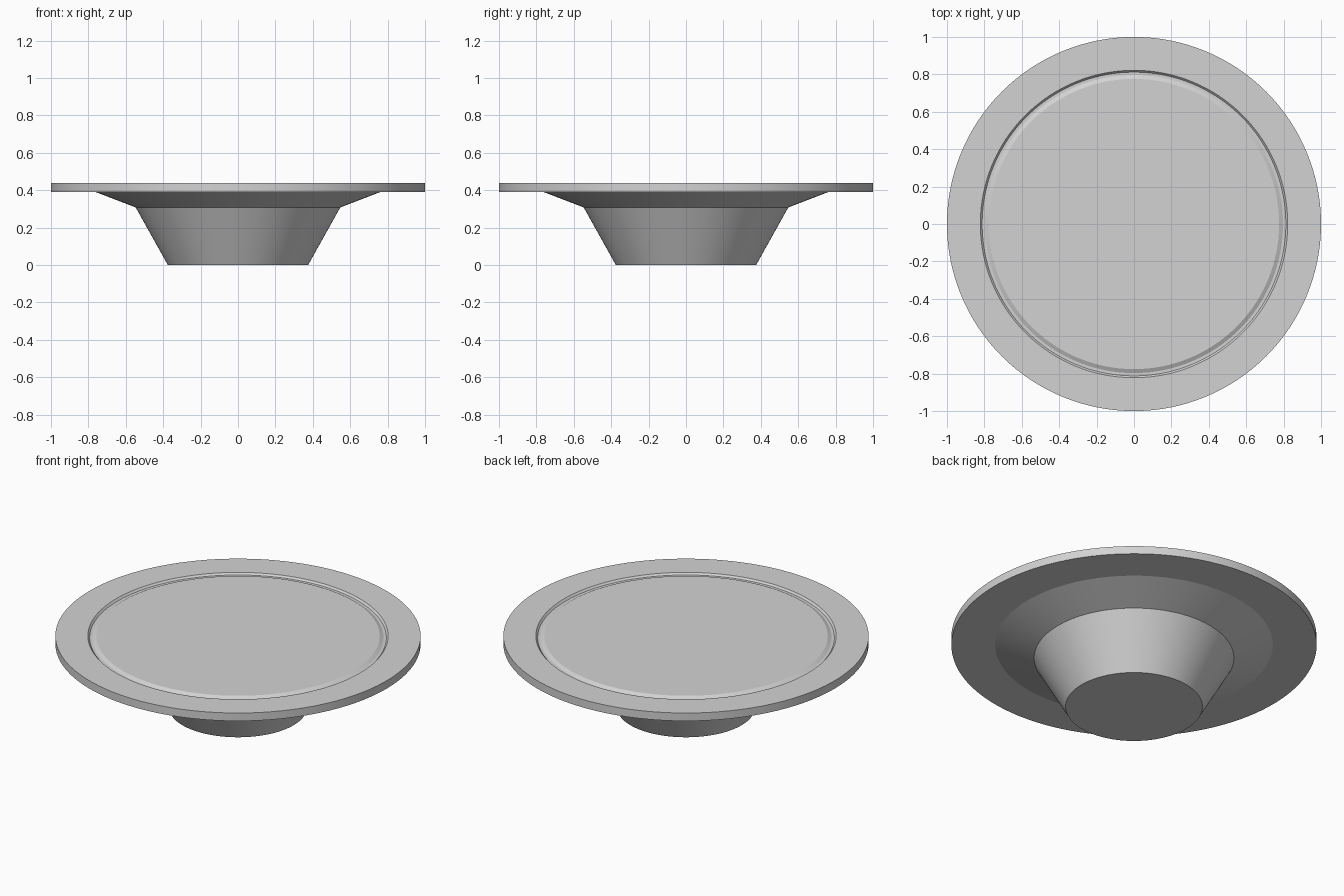
import bpy, bmesh, math

cube = bpy.data.objects.get("Cube")
if cube:
    bpy.data.objects.remove(cube, do_unlink=True)

SEGMENTS = 128

# Single plain grey
grey = bpy.data.materials.new("light grey")
grey.use_nodes = True
colour = (0.65, 0.65, 0.65, 1)
grey.diffuse_color = colour
grey.node_tree.nodes["Principled BSDF"].inputs["Base Color"].default_value = colour


def lathe(name, profile):
    """Spin a (radius, height) profile about z and cap both ends."""
    bm = bmesh.new()
    rings = []
    for r, z in profile:
        rings.append([bm.verts.new((r * math.cos(a), r * math.sin(a), z))
                      for a in (math.tau * i / SEGMENTS for i in range(SEGMENTS))])
    for low, high in zip(rings, rings[1:]):
        for i in range(SEGMENTS):
            j = (i + 1) % SEGMENTS
            bm.faces.new((low[i], low[j], high[j], high[i]))
    bm.faces.new(rings[0][::-1])
    bm.faces.new(rings[-1])
    bmesh.ops.recalc_face_normals(bm, faces=bm.faces)
    mesh = bpy.data.meshes.new(name)
    bm.to_mesh(mesh)
    bm.free()
    mesh.materials.append(grey)
    obj = bpy.data.objects.new(name, mesh)
    bpy.context.collection.objects.link(obj)
    bpy.ops.object.select_all(action="DESELECT")
    obj.select_set(True)
    bpy.context.view_layer.objects.active = obj
    bpy.ops.object.shade_smooth_by_angle(angle=math.radians(15))
    return obj


# One solid: tapered foot, shallow flare, flat rim, grooved top
foot = [(0.375, 0), (0.547, 0.308)]
flare = [(0.76, 0.39)]
rim = [(1, 0.39), (1, 0.438)]
groove = [(0.822, 0.438), (0.812, 0.427), (0.797, 0.427), (0.776, 0.438)]
lathe("pedestal_plate", foot + flare + rim + groove)
